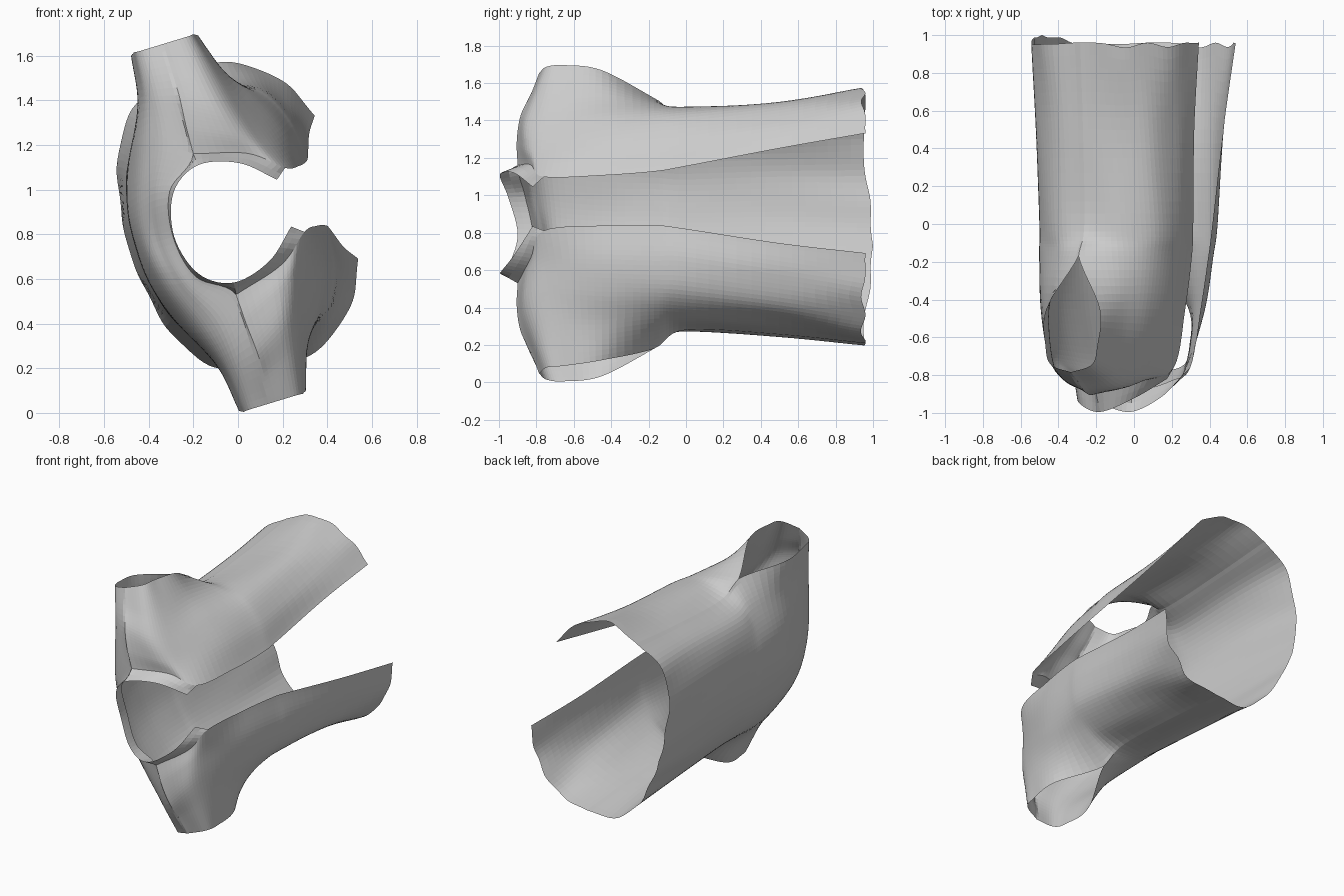
import bpy, bmesh, math
from mathutils import Vector

if "Cube" in bpy.data.objects:
    bpy.data.objects.remove(bpy.data.objects["Cube"])

# The garment is symmetric about a plane tilted around y, so one half is modelled
# in a local frame (x = depth, front positive; z = half width) and mirrored.
TILT = -math.radians(16.9)
CENTRE = (-0.09, 0, 0.85)
STEPS = 7


def spline(pts, steps=STEPS):
    """Smooth curve through the given points."""
    pts = [Vector(p) for p in pts]
    ext = [2 * pts[0] - pts[1]] + pts + [2 * pts[-1] - pts[-2]]
    out = []
    for i in range(1, len(ext) - 2):
        a, b, c, d = ext[i - 1:i + 3]
        for k in range(steps):
            t = k / steps
            out.append(0.5 * (2 * b + (c - a) * t + (2 * a - 5 * b + 4 * c - d) * t * t
                              + (3 * b - a - 3 * c + d) * t ** 3))
    return out + [pts[-1]]


def centred(pts):
    """Curve that ends level on the mirror plane."""
    x, y, z = pts[-2]
    return spline(list(pts) + [(x, y, -z)])[:-STEPS]


def loft(rows, curve=spline):
    """Dense grid through rows of control points."""
    cols = [spline(c) for c in zip(*[curve(r) for r in rows])]
    return [list(r) for r in zip(*cols)]


def add_grid(bm, grid):
    vs = [[bm.verts.new(p) for p in row] for row in grid]
    for r0, r1 in zip(vs, vs[1:]):
        for j in range(len(r0) - 1):
            bm.faces.new((r0[j], r0[j + 1], r1[j + 1], r1[j]))


def flat_row(y, *pts):
    return [(p, y, s) for p, s in pts]


def row(*pts):
    return [(p, y, s) for p, s, y in pts]


def make_part(name, grids):
    bm = bmesh.new()
    for g in grids:
        add_grid(bm, g)
    bmesh.ops.remove_doubles(bm, verts=bm.verts, dist=0.005)
    bmesh.ops.recalc_face_normals(bm, faces=bm.faces)
    me = bpy.data.meshes.new(name)
    bm.to_mesh(me)
    bm.free()
    ob = bpy.data.objects.new(name, me)
    bpy.context.collection.objects.link(ob)
    ob.location = CENTRE
    ob.rotation_euler = (0, TILT, 0)
    m = ob.modifiers.new("mirror", 'MIRROR')
    m.use_axis = (False, False, True)
    m.merge_threshold = 0.002
    return ob


# Front panel: rows from hem to shoulder, columns from opening edge to side / cuff
front = loft([
    flat_row(0.96, (.555, .335), (.475, .51), (.34, .635), (.18, .69), (0, .67)),
    flat_row(0.50, (.508, .265), (.455, .425), (.345, .56), (.18, .615), (0, .62)),
    flat_row(0.00, (.475, .175), (.45, .35), (.365, .51), (.20, .59), (0, .595)),
    flat_row(-.17, (.46, .15), (.43, .34), (.355, .495), (.22, .60), (0, .70)),
    flat_row(-.45, (.42, .14), (.39, .32), (.325, .48), (.23, .635), (.15, .81)),
    row((.36, .15, -.76), (.305, .30, -.73), (.26, .45, -.71), (.205, .63, -.68), (.145, .84, -.65)),
    row((.22, .26, -.83), (.20, .36, -.85), (.17, .50, -.85), (.14, .67, -.80), (.115, .84, -.745)),
    row((-.015, .33, -.90), (-.01, .46, -.905), (0, .60, -.885), (0, .72, -.83), (0, .84, -.785)),
])

# Back panel: columns from side / cuff to the centre back
back = loft([
    row((0, .67, .96), (-.22, .60, .97), (-.345, .41, .98), (-.40, .18, .99), (-.415, 0, 1.0)),
    flat_row(0.50, (0, .62), (-.19, .57), (-.325, .39), (-.385, .18), (-.40, 0)),
    flat_row(0.00, (0, .595), (-.18, .54), (-.31, .37), (-.37, .17), (-.385, 0)),
    flat_row(-.17, (0, .70), (-.16, .56), (-.305, .38), (-.37, .18), (-.385, 0)),
    flat_row(-.45, (-.145, .81), (-.19, .61), (-.295, .39), (-.365, .18), (-.38, 0)),
    row((-.14, .84, -.65), (-.165, .64, -.70), (-.245, .41, -.72), (-.32, .19, -.70), (-.345, 0, -.69)),
    row((-.11, .84, -.745), (-.12, .63, -.81), (-.15, .42, -.84), (-.24, .21, -.81), (-.275, 0, -.77)),
    row((0, .84, -.785), (0, .60, -.885), (-.015, .33, -.90), (-.165, .20, -.86), (-.21, 0, -.82)),
], centred)

# Join the sides below the armpit, and the shoulder seam
armpit = 3 * STEPS
for i in range(armpit + 1):
    front[i][-1].x = back[i][0].x = 0
    back[i][0].y, back[i][0].z = front[i][-1].y, front[i][-1].z
seam = front[-1]
for j in range(2 * STEPS + 1):
    back[-1][j] = seam[len(seam) - 1 - 2 * j].copy()

# Soft drape folds towards the hem and a slightly wavy hem edge
for grid in (front, back):
    n = len(grid[0]) - 1
    for r in grid:
        for j, v in enumerate(r):
            y0, w = v.y, max(0.0, min(1.0, (v.y + 0.1) / 1.0))
            edge = math.sin(math.pi * j / n)
            v.z += 0.006 * w * edge * math.sin(17 * v.x + 4 * y0)
            v.x += 0.004 * w * edge * math.sin(22 * v.z + 3 * y0)
            v.y -= 0.014 * w ** 4 * edge * (1 + math.sin(18 * (v.z - v.x)))

make_part("jacket_body_with_sleeves", [front, back])

# Collar band standing on the neckline
neck = [r[0] for r in front[5 * STEPS:]] + back[-1][2 * STEPS + 1:]
top = centred([(.31, -.82, .11), (.17, -.92, .23), (-.01, -.995, .275),
               (-.15, -.95, .19), (-.205, -.90, 0)])
make_part("collar", [[neck, [a.lerp(b, 0.5) for a, b in zip(neck, top)], top]])
